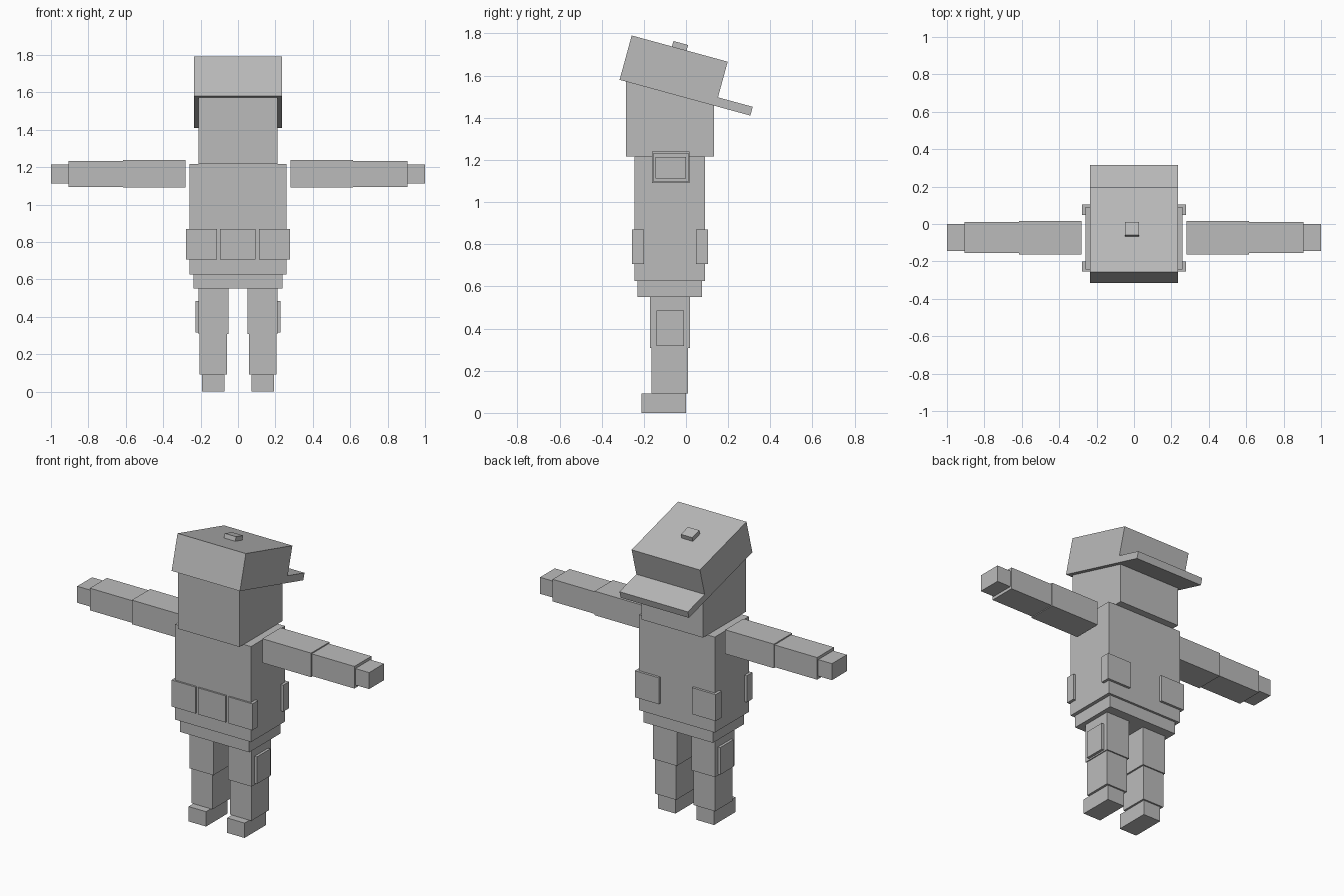
import bpy
import bmesh
import math
from mathutils import Matrix, Vector

cube = bpy.data.objects.get("Cube")
if cube:
    bpy.data.objects.remove(cube, do_unlink=True)

GREY = (0.5, 0.5, 0.5, 1.0)
mat = bpy.data.materials.new("plain grey")
mat.use_nodes = True
mat.diffuse_color = GREY
mat.node_tree.nodes["Principled BSDF"].inputs["Base Color"].default_value = GREY


def box(name, x, y, z, matrix=None):
    """Box spanning the (min, max) pairs x, y and z, optionally placed by a matrix."""
    size = [b - a for a, b in (x, y, z)]
    centre = Vector([(a + b) / 2 for a, b in (x, y, z)])
    bm = bmesh.new()
    bmesh.ops.create_cube(bm, size=1, matrix=Matrix.Translation(centre) @ Matrix.Diagonal((*size, 1)))
    mesh = bpy.data.meshes.new(name)
    bm.to_mesh(mesh)
    bm.free()
    mesh.materials.append(mat)
    obj = bpy.data.objects.new(name, mesh)
    if matrix:
        obj.matrix_world = matrix
    bpy.context.collection.objects.link(obj)
    return obj


def pair(name, x, y, z):
    """The same box on the left (+x) and mirrored on the right (-x)."""
    box("left_" + name, x, y, z)
    box("right_" + name, (-x[1], -x[0]), y, z)


# Legs
pair("foot", (0.072, 0.192), (-0.21, 0.0), (0.0, 0.092))
pair("shin", (0.06, 0.206), (-0.163, 0.01), (0.092, 0.31))
pair("thigh", (0.05, 0.212), (-0.17, 0.018), (0.308, 0.55))
pair("thigh_pocket", (0.2, 0.228), (-0.14, -0.01), (0.317, 0.485))

# Trunk and head
box("hips", (-0.238, 0.238), (-0.23, 0.076), (0.55, 0.626))
box("torso", (-0.26, 0.26), (-0.244, 0.09), (0.625, 1.216))
box("head", (-0.21, 0.21), (-0.285, 0.134), (1.216, 1.63))

# Belt pouches: three at the front, two at the back
pair("front_pouch", (0.113, 0.277), (-0.255, -0.2), (0.706, 0.87))
box("middle_pouch", (-0.097, 0.093), (-0.255, -0.2), (0.706, 0.87))
pair("back_pouch", (0.113, 0.277), (0.048, 0.105), (0.706, 0.87))

# Arms held straight out
pair("upper_arm", (0.28, 0.614), (-0.162, 0.017), (1.09, 1.239))
pair("forearm", (0.61, 0.906), (-0.155, 0.011), (1.095, 1.232))
pair("hand", (0.9, 1.0), (-0.145, 0.0), (1.113, 1.215))

# Cap, tilted down towards the brim; local origin at its lower front edge
tilt = Matrix.Translation((0, -0.315, 1.58)) @ Matrix.Rotation(math.radians(-15.3), 4, "X")
box("cap", (-0.234, 0.234), (0.0, 0.472), (0.0, 0.218), tilt)
box("cap_brim", (-0.234, 0.234), (0.46, 0.643), (0.0, 0.043), tilt)
box("cap_button", (-0.049, 0.028), (0.198, 0.27), (0.21, 0.245), tilt)
